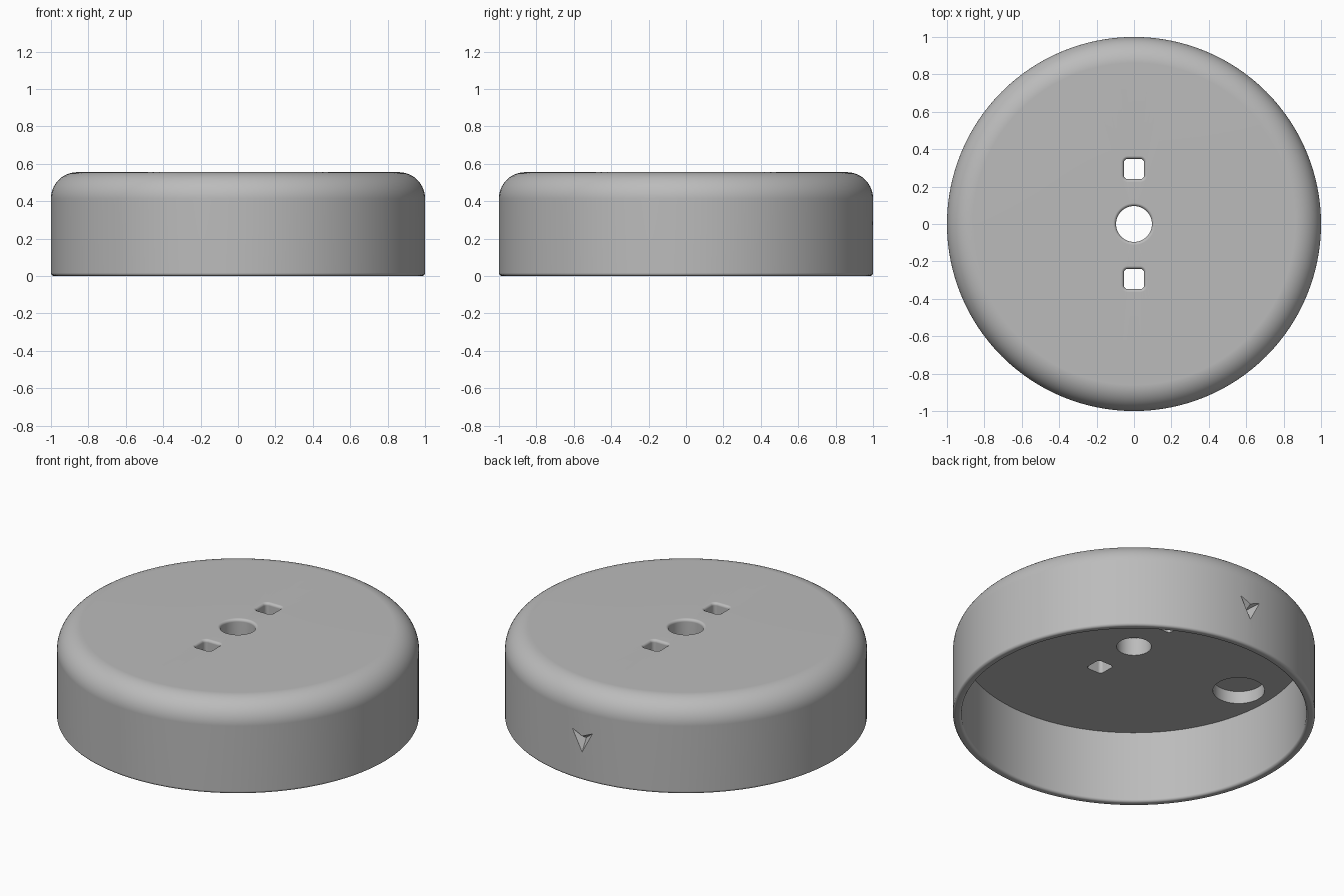
import bpy
import bmesh
from math import sin, cos, pi, radians

if "Cube" in bpy.data.objects:
    bpy.data.objects.remove(bpy.data.objects["Cube"])

SEGMENTS = 128
HEIGHT = 0.555
CEILING = 0.44
INNER = 0.952
FILLET = 0.14
EDGE = 0.016

grey = bpy.data.materials.new("plain grey")
grey.use_nodes = True
colour = (0.5, 0.5, 0.5, 1)
grey.diffuse_color = colour
grey.node_tree.nodes["Principled BSDF"].inputs["Base Color"].default_value = colour


def finish(bm, name):
    bmesh.ops.recalc_face_normals(bm, faces=bm.faces)
    mesh = bpy.data.meshes.new(name)
    bm.to_mesh(mesh)
    bm.free()
    mesh.materials.append(grey)
    obj = bpy.data.objects.new(name, mesh)
    bpy.context.collection.objects.link(obj)
    return obj


def arc(x, z, r, start, end, steps):
    angles = [radians(start + (end - start) * i / steps) for i in range(steps + 1)]
    return [(x + r * cos(a), z + r * sin(a)) for a in angles]


def bridge(bm, rings, closed=False):
    pairs = list(zip(rings, rings[1:]))
    if closed:
        pairs.append((rings[-1], rings[0]))
    for a, b in pairs:
        for i in range(len(a)):
            j = (i + 1) % len(a)
            bm.faces.new((a[i], a[j], b[j], b[i]))


def revolve(profile, name):
    bm = bmesh.new()
    turns = [2 * pi * i / SEGMENTS for i in range(SEGMENTS)]
    rings = [[bm.verts.new((r * cos(t), r * sin(t), z)) for t in turns] for r, z in profile]
    bridge(bm, rings, closed=True)
    return finish(bm, name)


def rounded_cutter(name, x, y, half, corner, levels):
    """Rounded square plug; each level is (outward offset, z)."""
    bm = bmesh.new()
    rings = []
    steps = max(5, round(corner * 120))
    for offset, z in levels:
        ring = []
        for q in range(4):
            mid = radians(45 + 90 * q)
            c = (half - corner) * 2 ** 0.5
            ring += arc(x + c * cos(mid), y + c * sin(mid), corner + offset,
                        90 * q, 90 * q + 90, steps)[:None if corner < half else -1]
        rings.append([bm.verts.new((px, py, z)) for px, py in ring])
    bridge(bm, rings)
    bm.faces.new(rings[0])
    bm.faces.new(rings[-1])
    return finish(bm, name)


# Hollow round cap with rounded shoulder, soft rim and central hole
HOLE = 0.096
lip = EDGE
profile = arc(1 - lip, lip, lip, -90, 0, 5)
profile += arc(1 - FILLET, HEIGHT - FILLET, FILLET, 0, 90, 14)
profile += arc(HOLE + EDGE, HEIGHT - EDGE, EDGE, 90, 180, 5)
profile += [(HOLE, CEILING), (INNER, CEILING)]
profile += arc(INNER + lip, lip, lip, 180, 270, 5)
cap = revolve(profile, "cap")

# Two square slots with softened upper edges
flare = [(EDGE - h, z) for h, z in arc(0, HEIGHT - EDGE, EDGE, 0, 90, 5)]
levels = [(0, CEILING - 0.1)] + flare + [(EDGE, HEIGHT + 0.1)]
cutters = [rounded_cutter("slot_cutter", 0, s * 0.294, 0.054, 0.02, levels) for s in (-1, 1)]

# Shallow round pocket in the ceiling
cutters.append(rounded_cutter("pocket_cutter", -0.755, 0, 0.143, 0.143,
                              [(0, CEILING - 0.1), (0, CEILING + 0.076)]))

# Engraved arrowhead pointing down on the back wall
bm = bmesh.new()
outline = [(-0.068, 0.30), (0, 0.27), (0.068, 0.30), (0, 0.172)]
front = [bm.verts.new((x, 1 - x * x / 2, z)) for x, z in outline]
outer = [bm.verts.new((x, 1.1, z)) for x, z in outline]
apex = bm.verts.new((0, 0.96, 0.245))
bridge(bm, [front, outer])
for i in range(4):
    bm.faces.new((front[i], front[(i + 1) % 4], apex))
bm.faces.new(outer)
cutters.append(finish(bm, "arrow_cutter"))

# Cut everything out of the cap
bpy.context.view_layer.objects.active = cap
for cutter in cutters:
    cutter.hide_render = True
    mod = cap.modifiers.new("cut", "BOOLEAN")
    mod.operation = "DIFFERENCE"
    mod.solver = "EXACT"
    mod.object = cutter
    bpy.ops.object.modifier_apply(modifier=mod.name)
    bpy.data.objects.remove(cutter)

# Smooth shading with crisp edges and flat top
bpy.ops.object.select_all(action="DESELECT")
cap.select_set(True)
bpy.ops.object.shade_smooth_by_angle(angle=radians(35))
weighted = cap.modifiers.new("weighted_normals", "WEIGHTED_NORMAL")
weighted.keep_sharp = True
